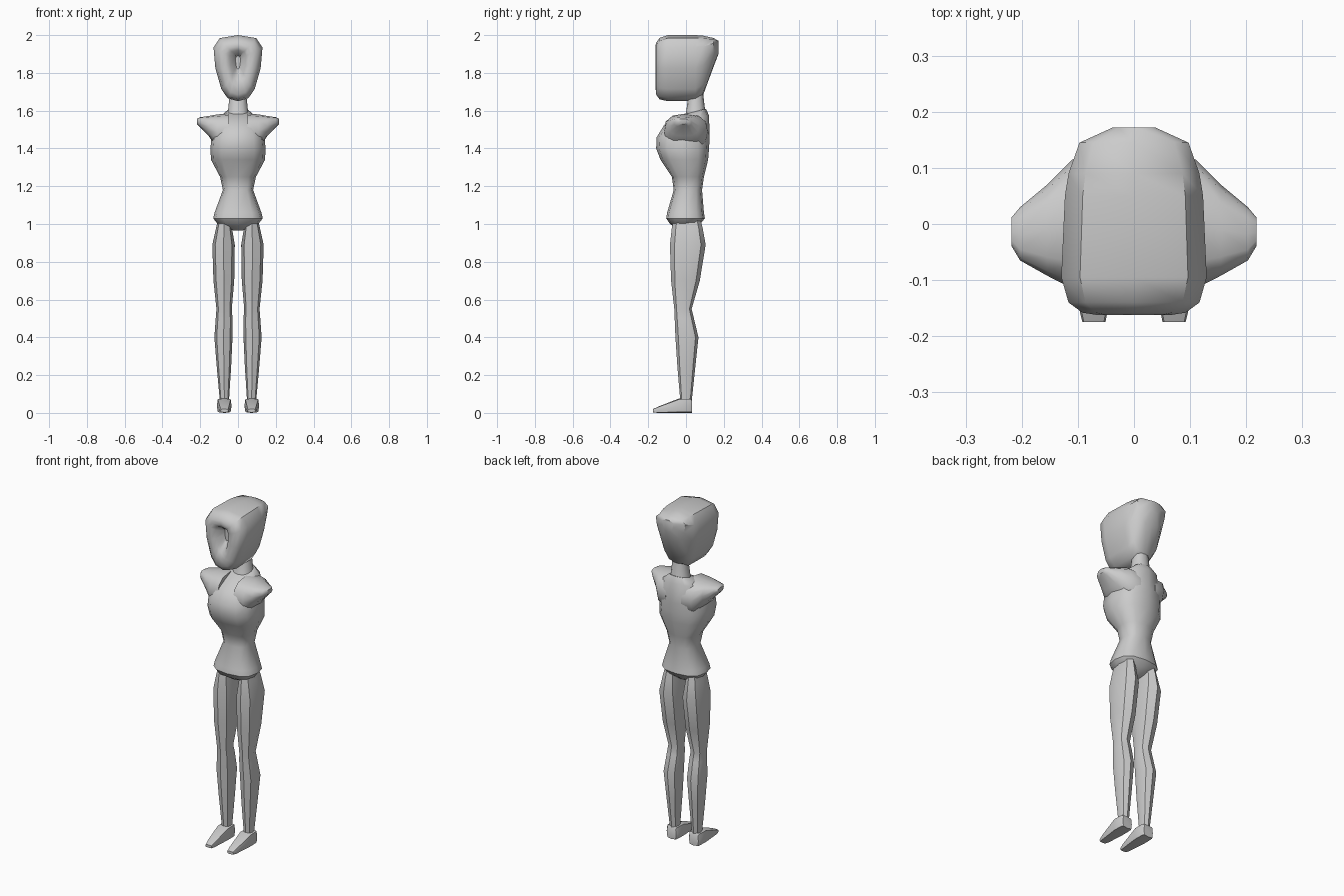
import bpy, bmesh
from math import cos, sin, pi, copysign, radians


def loft(name, axis, rings, n=12, power=2.6, taper=0.0, mirror=False):
    """Skin super-elliptic rings (pos, u0, u1, v0, v1[, tilt]) along an axis."""
    bm = bmesh.new()
    loops = []
    for pos, u0, u1, v0, v1, *tilt in rings:
        loop = []
        for i in range(n):
            a = 2 * pi * i / n
            c, s = [copysign(abs(t) ** (2 / power), t) if abs(t) > 1e-6 else 0
                    for t in (cos(a), sin(a))]
            u = (u0 + u1) / 2 + (u1 - u0) / 2 * c * (1 + taper * s)
            v = (v0 + v1) / 2 + (v1 - v0) / 2 * s
            w = pos + (tilt[0] * s if tilt else 0)
            co = {'z': (u, v, w), 'y': (u, w, v), 'x': (w, u, v)}[axis]
            loop.append(bm.verts.new(co))
        loops.append(loop)
    for a, b in zip(loops, loops[1:]):
        for i in range(n):
            j = (i + 1) % n
            bm.faces.new((a[i], a[j], b[j], b[i]))
    bm.faces.new(loops[0])
    bm.faces.new(loops[-1])
    bmesh.ops.recalc_face_normals(bm, faces=bm.faces)
    me = bpy.data.meshes.new(name)
    bm.to_mesh(me)
    bm.free()
    ob = bpy.data.objects.new(name, me)
    bpy.context.collection.objects.link(ob)
    bpy.ops.object.select_all(action='DESELECT')
    ob.select_set(True)
    bpy.context.view_layer.objects.active = ob
    bpy.ops.object.shade_smooth_by_angle(angle=radians(42))
    if mirror:
        ob.modifiers.new("mirror", 'MIRROR')
    return ob


def sym(pos, half, v0, v1, *tilt):
    return (pos, -half, half, v0, v1, *tilt)


# Head, skinned front to back, starting inside the hollow of the face
loft("head", 'y', [
    sym(-0.105, .012, 1.82, 1.89),
    sym(-0.152, .040, 1.765, 1.92),
    sym(-0.162, .062, 1.73, 1.94),
    sym(-0.158, .085, 1.685, 1.96),
    sym(-0.140, .108, 1.66, 1.985),
    sym(-0.095, .120, 1.65, 2.0),
    sym(0.050, .114, 1.65, 2.0),
    sym(0.090, .108, 1.68, 1.997),
    sym(0.145, .090, 1.83, 1.985),
    sym(0.172, .035, 1.90, 1.97)], power=3, taper=0.3)

# Neck
loft("neck", 'z', [
    sym(1.565, .064, -0.02, 0.11, .015),
    sym(1.60, .053, 0.0, 0.10, .012),
    sym(1.70, .042, 0.015, 0.09)], power=2.2)

# Torso from crotch to the base of the neck
loft("torso", 'z', [
    sym(0.965, .022, -0.03, 0.03),
    sym(1.00, .108, -0.085, 0.075),
    sym(1.03, .131, -0.105, 0.10),
    sym(1.06, .124, -0.10, 0.095),
    sym(1.18, .080, -0.065, 0.085),
    sym(1.25, .095, -0.075, 0.095),
    sym(1.34, .143, -0.135, 0.117),
    sym(1.40, .146, -0.158, 0.122),
    sym(1.46, .140, -0.155, 0.125),
    sym(1.55, .112, -0.115, 0.122, .025),
    sym(1.595, .060, -0.01, 0.105, .015)])

# Shoulder stubs
loft("shoulder_stubs", 'x', [
    (0.05, -0.12, 0.12, 1.38, 1.585),
    (0.11, -0.115, 0.115, 1.40, 1.58),
    (0.155, -0.092, 0.07, 1.465, 1.572),
    (0.203, -0.065, 0.03, 1.515, 1.565),
    (0.218, -0.04, 0.012, 1.53, 1.557)], mirror=True)

# Legs
loft("legs", 'z', [
    (1.03, .038, .105, -0.065, 0.075),
    (0.98, .032, .116, -0.075, 0.088),
    (0.89, .017, .136, -0.085, 0.104),
    (0.70, .020, .130, -0.079, 0.073),
    (0.55, .033, .114, -0.062, 0.03),
    (0.50, .029, .118, -0.060, 0.042),
    (0.40, .029, .125, -0.056, 0.066),
    (0.25, .036, .113, -0.046, 0.050),
    (0.06, .048, .096, -0.030, 0.030)], n=8, power=2.3, mirror=True)

# Feet, skinned heel to toe
loft("feet", 'y', [
    (0.032, .042, .104, 0.0, 0.068),
    (0.024, .036, .110, 0.0, 0.078),
    (-0.035, .034, .112, 0.0, 0.077),
    (-0.150, .046, .098, 0.0, 0.032),
    (-0.175, .051, .092, 0.003, 0.02)], n=8, power=5, mirror=True)
